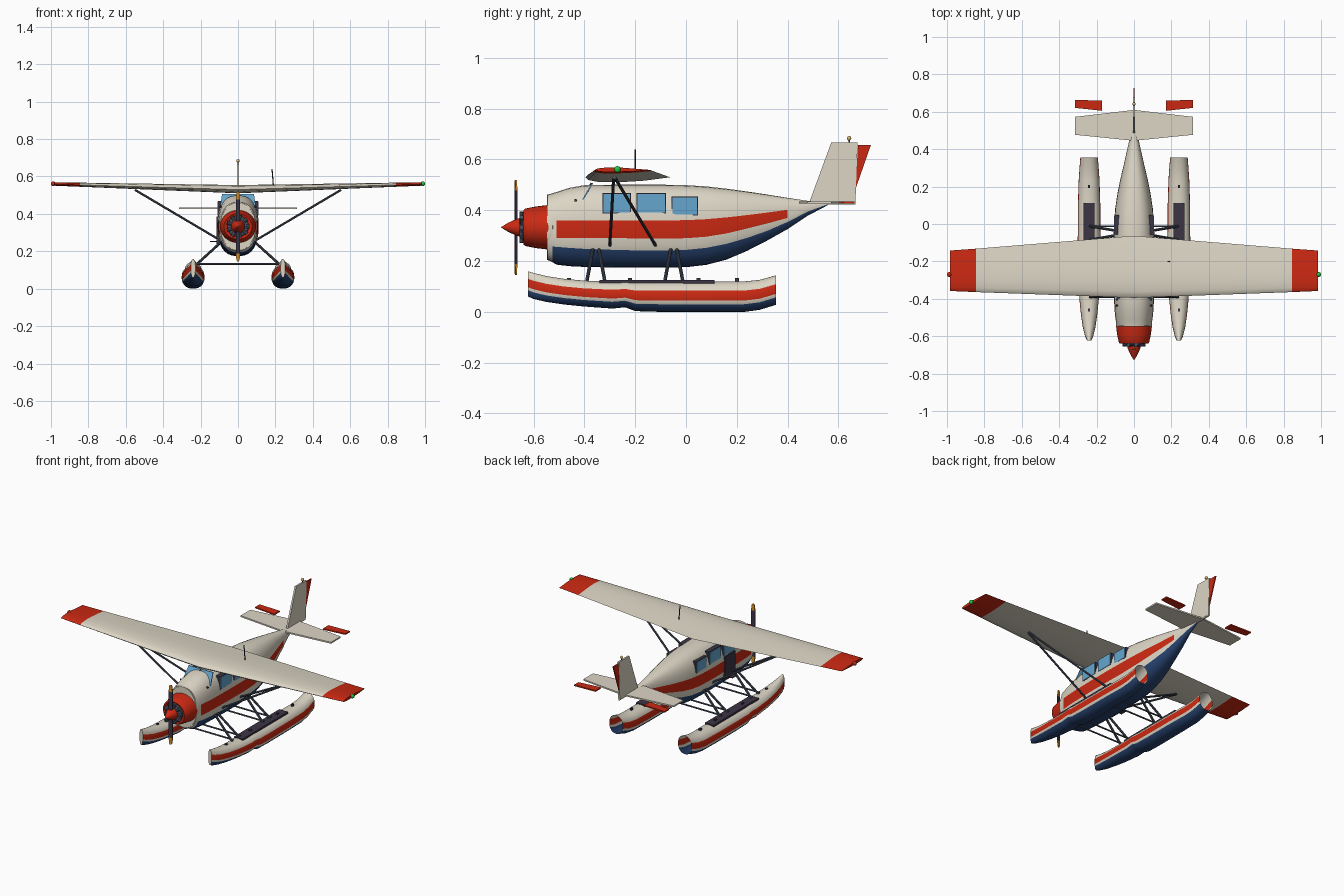
import bpy, bmesh, math
from mathutils import Vector

if "Cube" in bpy.data.objects:
    bpy.data.objects.remove(bpy.data.objects["Cube"])

def mat(name, r, g, b):
    m = bpy.data.materials.new(name)
    m.diffuse_color = (r, g, b, 1)
    m.use_nodes = True
    m.node_tree.nodes["Principled BSDF"].inputs["Base Color"].default_value = m.diffuse_color
    return m

CREAM = mat("cream", .72, .67, .56)
RED = mat("red", .60, .022, .006)
NAVY = mat("navy", .02, .055, .16)
GLASS = mat("glass", .13, .38, .62)
DARK = mat("dark", .045, .035, .06)
STEEL = mat("steel", .07, .085, .12)
ORANGE = mat("orange", .7, .28, .02)
GREEN = mat("green", .01, .6, .05)
AMBER = mat("amber", .75, .5, .2)

def finish(name, bm, mats, smooth=35):
    bmesh.ops.recalc_face_normals(bm, faces=bm.faces)
    me = bpy.data.meshes.new(name)
    bm.to_mesh(me)
    bm.free()
    for m in mats:
        me.materials.append(m)
    ob = bpy.data.objects.new(name, me)
    bpy.context.collection.objects.link(ob)
    if smooth:
        bpy.context.view_layer.objects.active = ob
        bpy.ops.object.select_all(action='DESELECT')
        ob.select_set(True)
        bpy.ops.object.shade_smooth_by_angle(angle=math.radians(smooth))
    return ob

def skin(bm, rings, mat_of=lambda i, j: 0, caps=(True, True)):
    vs = [[bm.verts.new(p) for p in r] for r in rings]
    n = len(vs[0])
    for i in range(len(vs) - 1):
        for j in range(n):
            k = (j + 1) % n
            f = bm.faces.new((vs[i][j], vs[i][k], vs[i + 1][k], vs[i + 1][j]))
            f.material_index = mat_of(i, j)
    for on, r, i in ((caps[0], vs[0], 0), (caps[1], vs[-1], len(rings) - 2)):
        if on:
            bm.faces.new(r).material_index = mat_of(i, n // 2)

def box(name, lo, hi, m):
    bm = bmesh.new()
    bmesh.ops.create_cube(bm, size=1)
    for v in bm.verts:
        v.co = [(a + b) / 2 + c * (b - a) for a, b, c in zip(lo, hi, v.co)]
    return finish(name, bm, [m], 0)

def rod(name, a, b, r, m, seg=10):
    a, b = Vector(a), Vector(b)
    q = (b - a).to_track_quat('Z', 'Y')
    circle = [q @ Vector((r * math.cos(t * math.tau / seg), r * math.sin(t * math.tau / seg), 0)) for t in range(seg)]
    bm = bmesh.new()
    skin(bm, [[a + c for c in circle], [b + c for c in circle]])
    return finish(name, bm, [m])

def ball(name, p, r, m):
    bm = bmesh.new()
    bmesh.ops.create_uvsphere(bm, u_segments=16, v_segments=8, radius=r)
    bmesh.ops.translate(bm, verts=bm.verts, vec=p)
    return finish(name, bm, [m], 60)

def lathe(name, prof, m, cz=.333, sx=1, seg=36):
    bm = bmesh.new()
    skin(bm, [[(r * sx * math.cos(k * math.tau / seg), y, cz + r * math.sin(k * math.tau / seg))
               for k in range(seg)] for r, y in prof])
    return finish(name, bm, [m])

def prism(name, pts, axis, c, th, m):
    # flat polygon given thickness along x (0) or z (2)
    def put(p, d):
        return (d, p[0], p[1]) if axis == 0 else (p[0], p[1], d)
    bm = bmesh.new()
    skin(bm, [[put(p, c - th / 2) for p in pts], [put(p, c + th / 2) for p in pts]])
    return finish(name, bm, [m], 0)

def hull(name, stations, n, stripe_y, caps, cx=0, sub=(5, 2, 4, 7)):
    # loft of superellipses whose vertices follow the stripe edges
    rings = []
    for y, zb, zt, hw, *lines in stations:
        th = [0] + [math.acos(1 - 2 * min(1, max(0, (z - zb) / (zt - zb)))) for z in lines] + [math.pi]
        ang = [th[b] + (th[b + 1] - th[b]) * s / sub[b] for b in range(4) for s in range(sub[b])] + [math.pi]
        half = []
        for a in ang:
            c = -math.cos(a)
            half.append((hw * max(0, 1 - abs(c) ** n) ** (1 / n), (zb + zt) / 2 + c * (zt - zb) / 2))
        rings.append([(cx + x, y, z) for x, z in half] + [(cx - x, y, z) for x, z in half[-2:0:-1]])
    bands = [b for b in range(4) for _ in range(sub[b])]
    bands += bands[::-1]

    def mat_of(i, j):
        y0, y1 = stations[i][0], stations[i + 1][0]
        b = bands[j]
        if b == 0 and y0 >= stripe_y[0] - .016:
            return 2
        return 1 if b == 2 and y0 >= stripe_y[0] - .001 and y1 <= stripe_y[1] + .001 else 0
    bm = bmesh.new()
    skin(bm, rings, mat_of, caps)
    return finish(name, bm, [CREAM, RED, NAVY], 40)

# fuselage: y, bottom, top, half width, blue top, red bottom, red top
hull("fuselage", [
    (-.545, .205, .462, .092, .258, .29, .36), (-.525, .195, .467, .096, .257, .29, .36),
    (-.51, .186, .472, .099, .256, .29, .36), (-.46, .180, .488, .104, .252, .29, .36),
    (-.40, .177, .499, .107, .248, .29, .36), (-.25, .174, .501, .110, .243, .29, .36),
    (-.10, .174, .501, .110, .241, .289, .36), (0, .176, .499, .107, .244, .290, .361),
    (.08, .185, .494, .101, .252, .296, .365), (.16, .206, .485, .089, .268, .309, .372),
    (.24, .240, .474, .073, .291, .328, .381), (.32, .281, .462, .054, .319, .348, .391),
    (.40, .326, .449, .036, .354, .370, .402), (.48, .379, .437, .018, .395, .405, .415),
    (.56, .421, .432, .005, .424, .426, .429)], 2.5, (-.51, .40), (True, True))

# cowling, engine face, spinner, propeller
lathe("cowl_ring", [(.128, -.547), (.131, -.54), (.131, -.525), (.125, -.522)], CREAM, sx=.74)
lathe("cowling", [(.05, -.630), (.068, -.640), (.074, -.632), (.082, -.59), (.088, -.54)], RED, sx=1.1)
lathe("engine_face", [(.058, -.628), (.056, -.643), (.04, -.650)], STEEL)
for k in range(9):
    a = k * math.tau / 9
    rod("engine_cylinder", (.025 * math.cos(a), -.646, .333 + .025 * math.sin(a)),
        (.062 * math.cos(a), -.646, .333 + .062 * math.sin(a)), .01, STEEL, 8)
lathe("spinner", [(.036, -.655), (.034, -.665), (.018, -.70), (.001, -.728)], RED)
lathe("propeller_hub", [(.028, -.64), (.028, -.656)], STEEL)
for s in (1, -1):
    for nm, rs, m in (("propeller_blade", [(.0, .008), (.06, .012), (.145, .011)], DARK),
                      ("propeller_tip", [(.145, .011), (.178, .009), (.187, .004)], ORANGE)):
        pts = [(w, r) for r, w in rs] + [(-w, r) for r, w in rs[::-1]]
        bm = bmesh.new()
        skin(bm, [[(x, -.67 + d + .25 * x, .333 + s * r) for x, r in pts] for d in (-.003, .003)])
        finish(nm, bm, [m], 0)

# wing with red tips
WING = [(-.985, -.358, -.142, .559, .018), (-.845, -.364, -.132, .555, .022), (0, -.395, -.063, .530, .044),
        (.845, -.364, -.132, .555, .022), (.985, -.358, -.142, .559, .018)]
FOIL = [(0, 0), (.03, .24), (.1, .42), (.25, .55), (.45, .52), (.7, .3), (1, 0), (.7, -.3), (.4, -.45), (.15, -.42), (.03, -.24)]
bm = bmesh.new()
skin(bm, [[(x, a + (b - a) * u, z + t * v) for u, v in FOIL] for x, a, b, z, t in WING],
     lambda i, j: 1 if i in (0, 3) else 0)
finish("wing", bm, [CREAM, RED], 40)
ball("nav_light_left", (-.987, -.27, .561), .013, RED)
ball("nav_light_right", (.987, -.27, .561), .013, GREEN)
rod("wing_antenna", (.19, -.20, .54), (.182, -.20, .64), .003, DARK, 8)

# tail
prism("tailplane", [(-.315, .477), (0, .445), (.315, .477), (.315, .573), (0, .61), (-.315, .573)], 2, .431, .009, CREAM)
prism("fin", [(.485, .43), (.667, .427), (.676, .667), (.572, .667)], 0, 0, .011, CREAM)
prism("rudder", [(.668, .485), (.677, .657), (.728, .657)], 0, 0, .008, RED)
ball("beacon", (0, .642, .684), .009, AMBER)
rod("beacon_post", (0, .642, .66), (0, .642, .68), .003, DARK, 8)
box("tail_keel", (-.004, .50, .422), (.004, .667, .432), CREAM)

# windshield, door, step
bm = bmesh.new()
skin(bm, [[(-.095, -.407 + d, .44), (.095, -.407 + d, .44), (.085, -.368 + d, .507), (-.085, -.368 + d, .507)]
          for d in (-.003, .003)])
finish("windshield", bm, [GLASS], 0)
rod("windshield_post", (0, -.411, .44), (0, -.372, .507), .004, DARK, 8)
box("cabin_door", (-.114, -.33, .235), (-.10, -.225, .385), DARK)
box("door_step", (-.15, -.29, .25), (-.10, -.25, .256), DARK)

for s in (1, -1):
    # side windows with dark frames
    for y0, y1, z0, z1, x in ((-.325, -.22, .392, .465, .110), (-.19, -.082, .392, .465, .110), (-.053, .043, .384, .450, .106)):
        xs = sorted((s * .07, s * x))
        box("side_window", (xs[0], y0, z0), (xs[1], y1, z1), GLASS)
        xs = sorted((s * .07, s * (x - .003)))
        box("window_frame", (xs[0], y0 - .004, z0 - .004), (xs[1], y1 + .004, z1 + .004), DARK)
    rod("cowl_vent", (s * .07, -.435, .435), (s * .098, -.435, .44), .005, DARK, 8)
    # elevator
    prism("elevator", [(s * .17, .605), (s * .315, .621), (s * .315, .664), (s * .17, .659)], 2, .431, .008, RED)
    # wing struts
    rod("wing_strut_front", (s * .55, -.285, .528), (s * .10, -.30, .262), .006, STEEL)
    rod("wing_strut_rear", (s * .55, -.28, .528), (s * .10, -.12, .262), .006, STEEL)
    # float with open stern
    shape = [(-.622, .060, .160, .012), (-.60, .051, .153, .022), (-.55, .039, .141, .034), (-.48, .029, .130, .044),
             (-.40, .021, .123, .052), (-.29, .013, .119, .058), (-.24, .018, .121, .060), (-.20, .003, .119, .061),
             (-.1, .0, .119, .061), (.1, .0, .119, .060), (.23, .0, .120, .056), (.29, .008, .126, .052), (.355, .028, .144, .047)]
    hull("float", [(y, b, t, w) + tuple(b + (t - b) * f for f in (.25, .37, .70)) for y, b, t, w in shape],
         2.2, (-.63, .36), (True, False), s * .24)
    box("float_deck_pad", (s * .24 - .03, -.34, .112), (s * .24 + .03, .112, .125), DARK)
    for y in (-.46, -.22, .05, .2):
        box("cleat", (s * .24 - .006, y - .008, .118), (s * .24 + .006, y + .008, .133), DARK)
    # float struts
    for y in (-.355, -.048):
        for d in (-1, 1):
            rod("float_strut", (s * .095, y + d * .012, .245), (s * .235, y + d * .036, .118), .007, STEEL)

# spreader bars between floats
for y in (-.39, -.32, -.084, -.012):
    rod("spreader_bar", (-.24, y, .132), (.24, y, .132), .005, STEEL)
